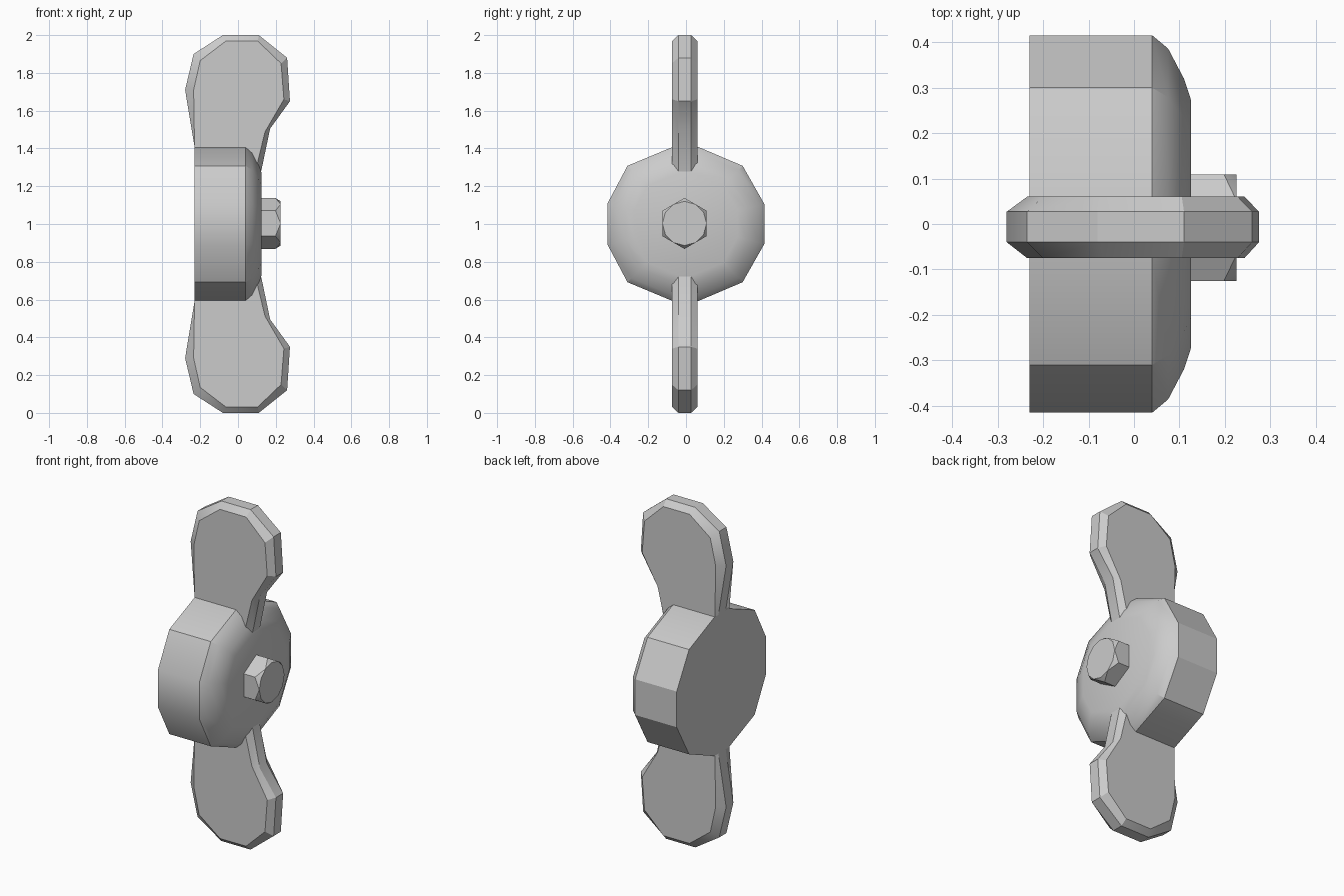
import bpy, bmesh, math

cube = bpy.data.objects.get("Cube")
if cube:
    bpy.data.objects.remove(cube)

steel = bpy.data.materials.new("light grey metal")
steel.use_nodes = True
grey = (0.6, 0.6, 0.6, 1)
steel.diffuse_color = grey
steel.node_tree.nodes["Principled BSDF"].inputs["Base Color"].default_value = grey


def loft(name, rings, angle=28):
    """Skin equal-length rings of points and cap both ends."""
    bm = bmesh.new()
    loops = [[bm.verts.new(p) for p in ring] for ring in rings]
    n = len(loops[0])
    for a, b in zip(loops, loops[1:]):
        for i in range(n):
            j = (i + 1) % n
            bm.faces.new((a[i], a[j], b[j], b[i]))
    bm.faces.new(loops[0][::-1])
    bm.faces.new(loops[-1])
    bmesh.ops.remove_doubles(bm, verts=bm.verts, dist=0.0005)
    bmesh.ops.recalc_face_normals(bm, faces=bm.faces)
    mesh = bpy.data.meshes.new(name)
    bm.to_mesh(mesh)
    bm.free()
    obj = bpy.data.objects.new(name, mesh)
    bpy.context.collection.objects.link(obj)
    mesh.materials.append(steel)
    bpy.ops.object.select_all(action='DESELECT')
    obj.select_set(True)
    bpy.context.view_layer.objects.active = obj
    bpy.ops.object.shade_smooth_by_angle(angle=math.radians(angle))
    return obj


# Twelve-sided hub, rounded toward the bolt side
upper = [(0.415, 0.105), (0.3, 0.308), (0.065, 0.408),
         (-0.07, 0.408), (-0.31, 0.308), (-0.415, 0.11)]
outline = upper + [(y, -z) for y, z in reversed(upper)]
steps = [(-0.23, 1), (0.04, 1), (0.075, 0.93), (0.11, 0.77), (0.125, 0.66)]
loft("hub", [[(x, y * s, 1 + z * s) for y, z in outline] for x, s in steps])

# Chamfered wings; each entry is outer x, z then the inset face x, z
wing = [(-0.23, 0.2, -0.23, 0.2), (-0.23, 0.408, -0.23, 0.408),
        (-0.28, 0.71, -0.235, 0.71), (-0.235, 0.9, -0.2, 0.865),
        (-0.08, 1.0, -0.065, 0.968), (0.11, 1.0, 0.105, 0.968),
        (0.26, 0.88, 0.228, 0.85), (0.275, 0.65, 0.243, 0.66),
        (0.17, 0.505, 0.143, 0.488), (0.125, 0.29, 0.095, 0.29),
        (0.1, 0.2, 0.08, 0.2)]
for name, side in (("upper_wing", 1), ("lower_wing", -1)):
    outer = [(x, z) for x, z, _, _ in wing]
    inner = [(x, z) for _, _, x, z in wing]
    layers = [(-0.075, inner), (-0.04, outer), (0.027, outer), (0.06, inner)]
    loft(name, [[(x, y, 1 + side * z) for x, z in pts] for y, pts in layers])

# Hexagonal bolt end whose corners are cut to a round tip
R = 0.135
flat = R * math.cos(math.pi / 6)


def hex_ring(x_corner, x_mid, corner):
    ring = []
    for i in range(12):
        a = i * math.pi / 6
        r, x = (flat, x_mid) if i % 2 else (corner, x_corner)
        ring.append((x, -0.008 + r * math.sin(a), 1.003 + r * math.cos(a)))
    return ring


loft("bolt_end", [hex_ring(0.08, 0.08, R), hex_ring(0.198, 0.226, R),
                  hex_ring(0.226, 0.226, flat)])
